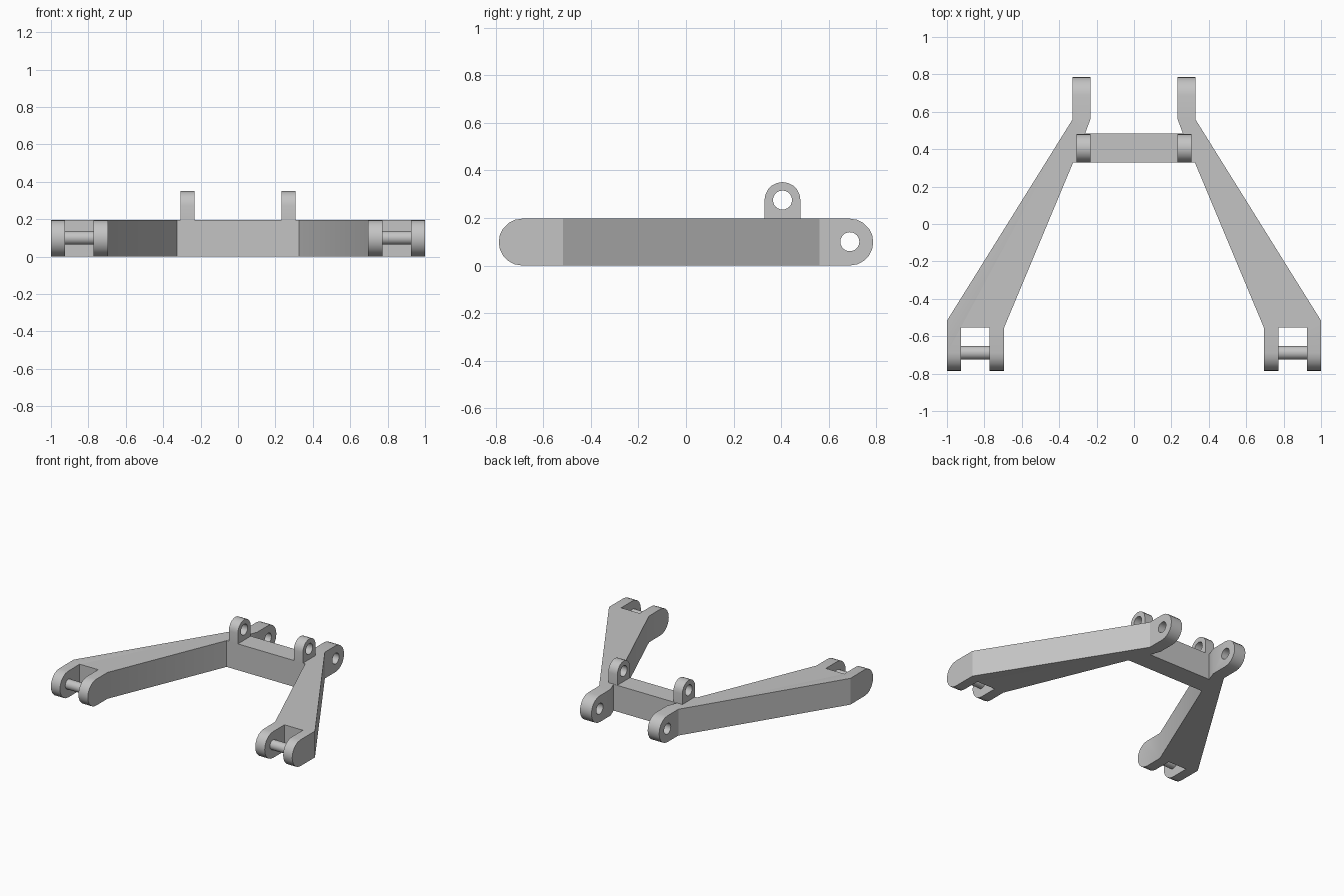
import bpy, bmesh, math
from mathutils import Vector

cube = bpy.data.objects.get("Cube")
if cube:
    bpy.data.objects.remove(cube, do_unlink=True)

grey = bpy.data.materials.new("plain grey")
grey.use_nodes = True
grey.diffuse_color = (0.55, 0.55, 0.55, 1)
grey.node_tree.nodes["Principled BSDF"].inputs["Base Color"].default_value = (0.55, 0.55, 0.55, 1)

H = 0.197          # bar height
R = H / 2          # radius of the rounded ends
END = 0.787 - R    # pivot distance along y


def prism(name, points, axis, start, end):
    """Extrude a 2D outline along z (points are x, y) or along x (points are y, z)."""
    bm = bmesh.new()
    place = (lambda a, b: (a, b, start)) if axis == "z" else (lambda a, b: (start, a, b))
    face = bm.faces.new([bm.verts.new(place(a, b)) for a, b in points])
    top = bmesh.ops.extrude_face_region(bm, geom=[face])["geom"]
    move = Vector((0, 0, end - start)) if axis == "z" else Vector((end - start, 0, 0))
    bmesh.ops.translate(bm, vec=move, verts=[v for v in top if isinstance(v, bmesh.types.BMVert)])
    bmesh.ops.recalc_face_normals(bm, faces=bm.faces)
    mesh = bpy.data.meshes.new(name)
    bm.to_mesh(mesh)
    bm.free()
    mesh.materials.append(grey)
    obj = bpy.data.objects.new(name, mesh)
    bpy.context.collection.objects.link(obj)
    return obj


def arc(cy, cz, r, first, last, steps):
    angles = [math.radians(first + (last - first) * i / steps) for i in range(steps + 1)]
    return [(cy + r * math.cos(a), cz + r * math.sin(a)) for a in angles]


def circle(cy, cz, r):
    return arc(cy, cz, r, 0, 360, 24)[:-1]


def combine(obj, tool, operation):
    """Apply a boolean and remove the tool."""
    mod = obj.modifiers.new("cut", "BOOLEAN")
    mod.operation, mod.solver, mod.object = operation, "EXACT", tool
    bpy.context.view_layer.update()
    graph = bpy.context.evaluated_depsgraph_get()
    mesh = bpy.data.meshes.new_from_object(obj.evaluated_get(graph))
    obj.modifiers.clear()
    obj.data = mesh
    bpy.data.objects.remove(tool, do_unlink=True)


def smooth(obj):
    bpy.ops.object.select_all(action="DESELECT")
    obj.select_set(True)
    bpy.context.view_layer.objects.active = obj
    bpy.ops.object.shade_smooth_by_angle(angle=math.radians(30))


# Frame: half plan from the crossbar back, round the arm and fork, to the crossbar front
half = [(0.262, 0.483), (0.233, 0.56), (0.233, 0.9), (0.328, 0.9), (0.328, 0.56),
        (1, -0.517), (1, -0.9), (0.925, -0.9), (0.925, -0.553), (0.772, -0.553),
        (0.772, -0.9), (0.694, -0.9), (0.694, -0.553), (0.325, 0.33)]
plan = half + [(-x, y) for x, y in reversed(half)]
frame = prism("frame", plan, "z", -0.1, 0.3)

# Rounded side profile for the fork and hinge ends
side = arc(END, R, R, -90, 90, 10) + arc(-END, R, R, 90, 270, 10)
combine(frame, prism("side_profile", side, "x", -1.2, 1.2), "INTERSECT")

# Rear hinge holes
combine(frame, prism("hinge_hole", circle(END, 0.1, 0.04), "x", -0.5, 0.5), "DIFFERENCE")
smooth(frame)

for label, s in (("left", 1), ("right", -1)):
    # Upright eye on the crossbar
    outline = [(0.33, 0.19), (0.481, 0.19)] + arc(0.4055, 0.275, 0.0755, 0, 180, 10)
    eye = prism(label + "_eye", outline, "x", *sorted((s * 0.232, s * 0.307)))
    combine(eye, prism("eye_hole", circle(0.4055, 0.275, 0.04), "x", -0.5, 0.5), "DIFFERENCE")
    smooth(eye)
    # Pin across the fork
    pin = prism(label + "_fork_pin", circle(-END, 0.1, 0.036), "x", *sorted((s * 0.765, s * 0.932)))
    smooth(pin)
